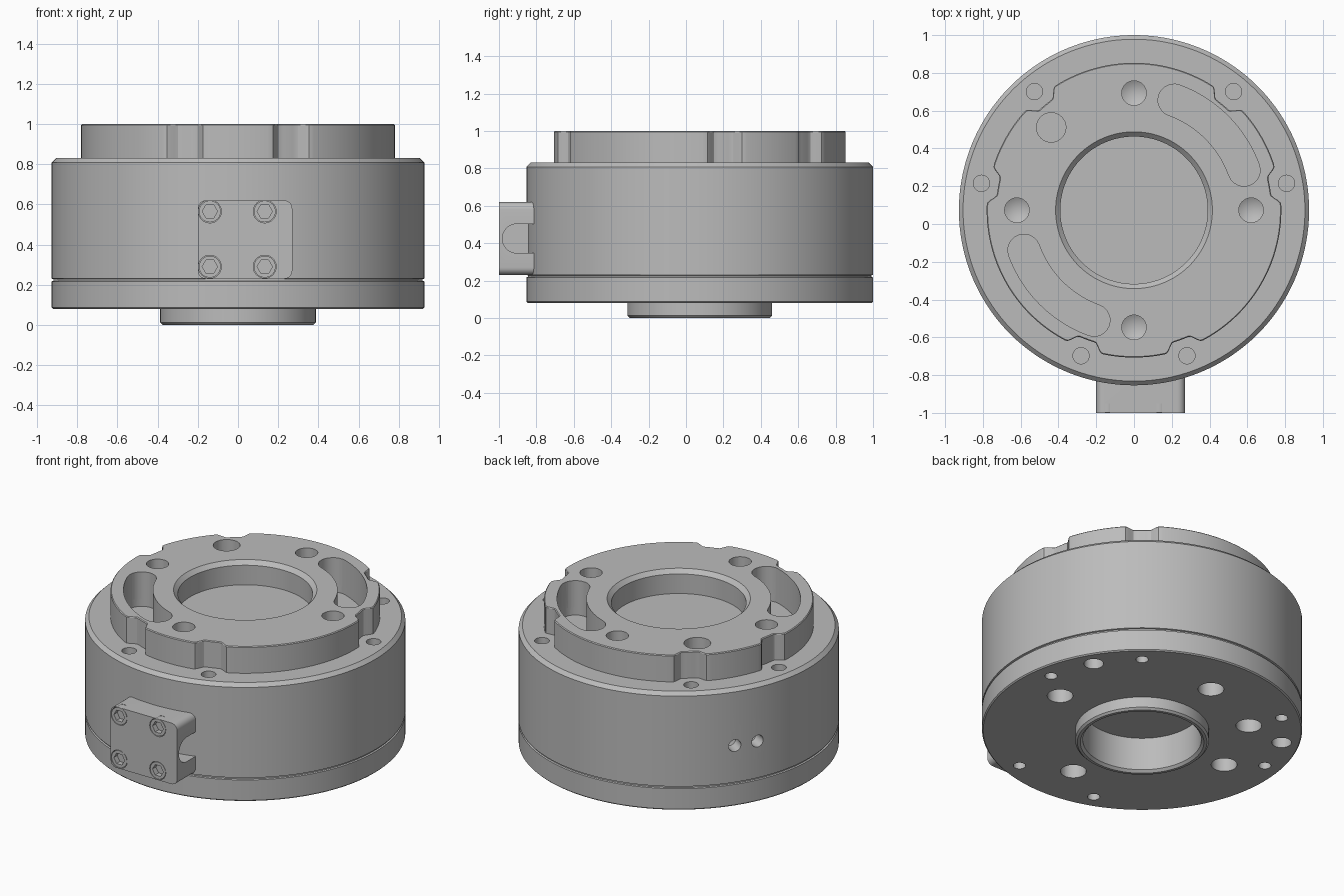
import bpy, bmesh, math
from math import sin, cos, radians, pi
from mathutils import Matrix, Vector

cube = bpy.data.objects.get("Cube")
if cube:
    bpy.data.objects.remove(cube, do_unlink=True)

AXIS_Y = 0.073                       # axis of the round housing
CENTRE = Matrix.Translation((0, AXIS_Y, 0))
NOTCHES = (10, 50, 130, 170, 250, 290)

grey = bpy.data.materials.new("machined_grey")
grey.use_nodes = True
grey.diffuse_color = (0.5, 0.5, 0.5, 1)
grey.node_tree.nodes["Principled BSDF"].inputs["Base Color"].default_value = (0.5, 0.5, 0.5, 1)


def lathe(bm, profile, matrix=CENTRE, sides=32, shape=None):
    """Revolve (r, z) points that begin and end on the axis."""
    rows = []
    for r, z in profile:
        if r == 0:
            rows.append([bm.verts.new(matrix @ Vector((0, 0, z)))] * sides)
            continue
        row = []
        for i in range(sides):
            a = 2 * pi * i / sides
            rr = shape(r, a) if shape else r
            row.append(bm.verts.new(matrix @ Vector((rr * cos(a), rr * sin(a), z))))
        rows.append(row)
    for low, high in zip(rows, rows[1:]):
        for i in range(sides):
            j = (i + 1) % sides
            quad = [low[i], low[j], high[j], high[i]]
            bm.faces.new(list(dict.fromkeys(quad)))


def rod(bm, matrix, r, z0, z1, tip=0.0, sides=32):
    lathe(bm, [(0, z0 - tip), (r, z0), (r, z1), (0, z1)], matrix, sides)


def polar(radius, degrees):
    a = radians(degrees)
    return Matrix.Translation((radius * cos(a), AXIS_Y + radius * sin(a), 0))


def finish(name, bm, smooth=True):
    bmesh.ops.recalc_face_normals(bm, faces=bm.faces)
    mesh = bpy.data.meshes.new(name)
    bm.to_mesh(mesh)
    bm.free()
    obj = bpy.data.objects.new(name, mesh)
    bpy.context.collection.objects.link(obj)
    mesh.materials.append(grey)
    return obj


def carve(obj, cutter):
    mod = obj.modifiers.new("cut", "BOOLEAN")
    mod.operation = "DIFFERENCE"
    mod.solver = "EXACT"
    mod.object = cutter
    deps = bpy.context.evaluated_depsgraph_get()
    mesh = bpy.data.meshes.new_from_object(obj.evaluated_get(deps))
    obj.modifiers.clear()
    obj.data = mesh


def shade(obj):
    bpy.ops.object.select_all(action="DESELECT")
    obj.select_set(True)
    bpy.context.view_layer.objects.active = obj
    bpy.ops.object.shade_smooth_by_angle(angle=radians(28))


# Housing: hub with bore, base plate, groove and main drum
bm = bmesh.new()
lathe(bm, [(0, 0.225), (0.343, 0.225), (0.343, 0.015), (0.358, 0), (0.375, 0),
           (0.387, 0.012), (0.387, 0.08), (0.92, 0.08), (0.927, 0.087),
           (0.927, 0.217), (0.918, 0.22), (0.918, 0.228), (0.927, 0.231),
           (0.927, 0.808), (0.905, 0.83), (0, 0.83)], sides=180)
housing = finish("housing", bm)


# Raised top ring, scalloped around the body screws
def scallop(r, a):
    if r < 0.7:
        return r
    depth = 0
    for n in NOTCHES:
        d = abs((math.degrees(a) - n + 180) % 360 - 180)
        t = min(max((7.6 - d) / 4.2, 0), 1)
        depth = max(depth, 0.05 * t * t * (3 - 2 * t))
    return r - depth


bm = bmesh.new()
lathe(bm, [(0, 0.83), (0.78, 0.83), (0.78, 0.995), (0.775, 1), (0.415, 1),
           (0.39, 0.975), (0.39, 0.85), (0, 0.85)], sides=360, shape=scallop)
top_ring = finish("top_ring", bm)

# Holes and kidney slots opening upward
bm = bmesh.new()
for angle in (0, 90, 180, 270):
    rod(bm, polar(0.62, angle), 0.065, 0.80, 1.1, tip=0.035)
rod(bm, polar(0.62, 135), 0.078, 0.80, 1.1)
for start in (20, 200):
    pts = []
    for i in range(25):
        pts.append(polar(0.705, start + 50 * i / 24).translation)
    for end, flip in ((start + 50, 0), (start, 180)):
        mid = polar(0.62, end).translation
        for i in range(1, 12):
            a = radians(end + flip + 180 * i / 12)
            pts.append(mid + Vector((cos(a), sin(a), 0)) * 0.085)
        if not flip:
            for i in range(25):
                pts.append(polar(0.535, end - 50 * i / 24).translation)
    face = bm.faces.new([bm.verts.new(p + Vector((0, 0, 0.78))) for p in pts])
    grown = bmesh.ops.extrude_face_region(bm, geom=[face], use_keep_orig=True)
    bmesh.ops.translate(bm, vec=(0, 0, 0.32),
                        verts=[v for v in grown["geom"] if isinstance(v, bmesh.types.BMVert)])
top_cutter = finish("top_cutter", bm)

# Body holes: top screws, underside holes and two side ports
bm = bmesh.new()
for angle in NOTCHES:
    rod(bm, polar(0.82, angle), 0.043, 0.70, 0.9)
    rod(bm, polar(0.82, angle), 0.036, -0.05, 0.2)
for angle in (30, 150):
    rod(bm, polar(0.82, angle), 0.057, -0.05, 0.2)
for angle in (0, 90, 135, 180, 270):
    rod(bm, polar(0.62, angle), 0.075, -0.05, 0.2)
for angle in (145.5, 154.5):
    aim = CENTRE @ Matrix.Translation((0, 0, 0.465)) @ Matrix.Rotation(radians(angle), 4, "Z") \
        @ Matrix.Rotation(pi / 2, 4, "Y")
    rod(bm, aim, 0.038, 0.84, 1.0, tip=0.02)
body_cutter = finish("body_cutter", bm)

carve(top_ring, top_cutter)
carve(housing, top_cutter)
carve(housing, body_cutter)

# Connector block with rounded corners
bm = bmesh.new()
bmesh.ops.create_cube(bm, size=1, matrix=Matrix.Translation((0.035, -0.9, 0.425))
                      @ Matrix.Diagonal((0.47, 0.2, 0.39, 1)))
long_edges = [e for e in bm.edges if abs(e.verts[0].co.y - e.verts[1].co.y) > 0.1]
bmesh.ops.bevel(bm, geom=long_edges, offset=0.04, segments=6, profile=0.5, affect="EDGES")
block = finish("connector_block", bm)

# Cable outlet and screw recesses in the block
SCREWS = [(x, z) for x in (-0.14, 0.133) for z in (0.29, 0.565)]
TO_FRONT = Matrix.Rotation(pi / 2, 4, "X")
bm = bmesh.new()
for x, z in SCREWS:
    rod(bm, Matrix.Translation((x, 0, z)) @ TO_FRONT, 0.057, 0.95, 1.1)
screw_cutter = finish("screw_cutter", bm)
bm = bmesh.new()
outline = [(-0.7, -0.078), (-0.7, 0.078)]
outline += [(-0.904 - 0.078 * sin(pi * i / 16), 0.078 * cos(pi * i / 16)) for i in range(17)]
face = bm.faces.new([bm.verts.new((0.14, y, 0.425 + z)) for y, z in outline])
grown = bmesh.ops.extrude_face_region(bm, geom=[face], use_keep_orig=True)
bmesh.ops.translate(bm, vec=(0.2, 0, 0),
                    verts=[v for v in grown["geom"] if isinstance(v, bmesh.types.BMVert)])
outlet_cutter = finish("outlet_cutter", bm)
carve(block, screw_cutter)
carve(block, outlet_cutter)

# Flush cap screws with hex sockets
screws = []
for i, (x, z) in enumerate(SCREWS):
    place = Matrix.Translation((x, 0, z)) @ TO_FRONT
    bm = bmesh.new()
    lathe(bm, [(0, 0.94), (0.054, 0.94), (0.054, 0.999), (0, 0.999)], place, 36)
    screw = finish(f"cap_screw_{i + 1}", bm)
    bm = bmesh.new()
    rod(bm, place, 0.038, 0.965, 1.1, sides=6)
    socket = finish("socket_cutter", bm)
    carve(screw, socket)
    bpy.data.objects.remove(socket, do_unlink=True)
    screws.append(screw)

for cutter in (top_cutter, body_cutter, screw_cutter, outlet_cutter):
    bpy.data.objects.remove(cutter, do_unlink=True)
for obj in [housing, top_ring, block] + screws:
    shade(obj)
